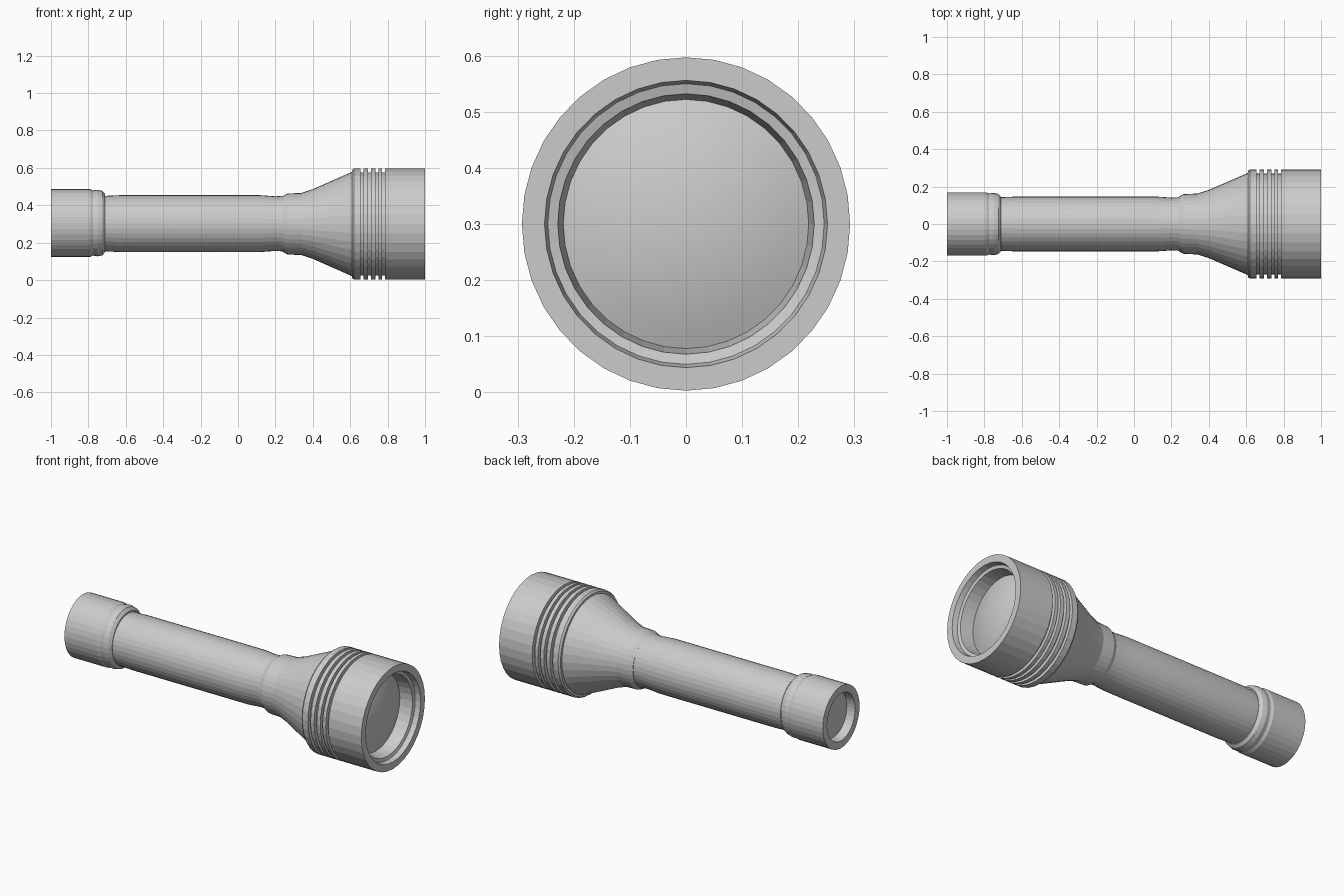
import bpy, bmesh, math

SEGMENTS = 36
AXIS_Z = 0.3

cube = bpy.data.objects.get("Cube")
if cube:
    bpy.data.objects.remove(cube, do_unlink=True)

grey = bpy.data.materials.new("plain grey")
grey.use_nodes = True
colour = (0.6, 0.6, 0.6, 1)
grey.diffuse_color = colour
grey.node_tree.nodes["Principled BSDF"].inputs["Base Color"].default_value = colour


def lathe(name, profile, squash=1.0, lift=0.0, angle=8):
    """Spin (x, radius) points around the long axis; radius 0 closes an end."""
    bm = bmesh.new()
    rings = []
    for x, r in profile:
        count = SEGMENTS if r > 0 else 1
        rings.append([bm.verts.new((x, r * squash * math.sin(a), r * math.cos(a)))
                      for a in (math.tau * i / SEGMENTS for i in range(count))])
    for a, b in zip(rings, rings[1:]):
        for i in range(SEGMENTS):
            j = (i + 1) % SEGMENTS
            corners = [a[i % len(a)], a[j % len(a)], b[j % len(b)], b[i % len(b)]]
            bm.faces.new(list(dict.fromkeys(corners)))
    bmesh.ops.recalc_face_normals(bm, faces=bm.faces)
    mesh = bpy.data.meshes.new(name)
    bm.to_mesh(mesh)
    bm.free()
    mesh.materials.append(grey)
    obj = bpy.data.objects.new(name, mesh)
    obj.location.z = AXIS_Z + lift
    bpy.context.collection.objects.link(obj)
    bpy.ops.object.select_all(action="DESELECT")
    obj.select_set(True)
    bpy.context.view_layer.objects.active = obj
    bpy.ops.object.shade_smooth_by_angle(angle=math.radians(angle))
    return obj


# Tail cap with a recessed end
lathe("tail_cap", [(-0.95, 0), (-0.95, 0.132), (-1, 0.138), (-1, 0.181),
                   (-0.79, 0.181), (-0.775, 0.174), (-0.75, 0.178),
                   (-0.725, 0.172), (-0.71, 0.155), (-0.71, 0)],
      squash=0.935, lift=0.005)

# Slim handle tube, narrowing at the neck
lathe("handle", [(-0.72, 0), (-0.72, 0.148), (-0.63, 0.152), (0.12, 0.152),
                 (0.2, 0.146), (0.25, 0.149), (0.28, 0.15), (0.28, 0)],
      squash=0.965, lift=0.002)

# Collar and flared cone
lathe("flared_cone", [(0.24, 0), (0.24, 0.149), (0.265, 0.163), (0.34, 0.166),
                      (0.4, 0.186), (0.605, 0.277), (0.615, 0.277), (0.615, 0)],
      squash=0.98)

# Head barrel: cooling grooves, rim, stepped recess and domed lens
RIB, GROOVE = 0.297, 0.275
head = [(0.61, 0), (0.61, RIB - 0.008), (0.62, RIB)]
for start, end in ((0.655, 0.672), (0.695, 0.712), (0.735, 0.75), (0.77, 0.787)):
    head += [(start, RIB), (start, GROOVE), (end, GROOVE), (end, RIB)]
head += [(1, RIB), (1, 0.256), (0.97, 0.25), (0.965, 0.232), (0.89, 0.222)]
lens_radius, lens_bulge = 0.222, 0.045
for step in range(1, 7):
    t = 1 - step / 6
    head.append((0.89 + lens_bulge * (1 - t * t), lens_radius * t))
lathe("head", head, squash=0.985)
